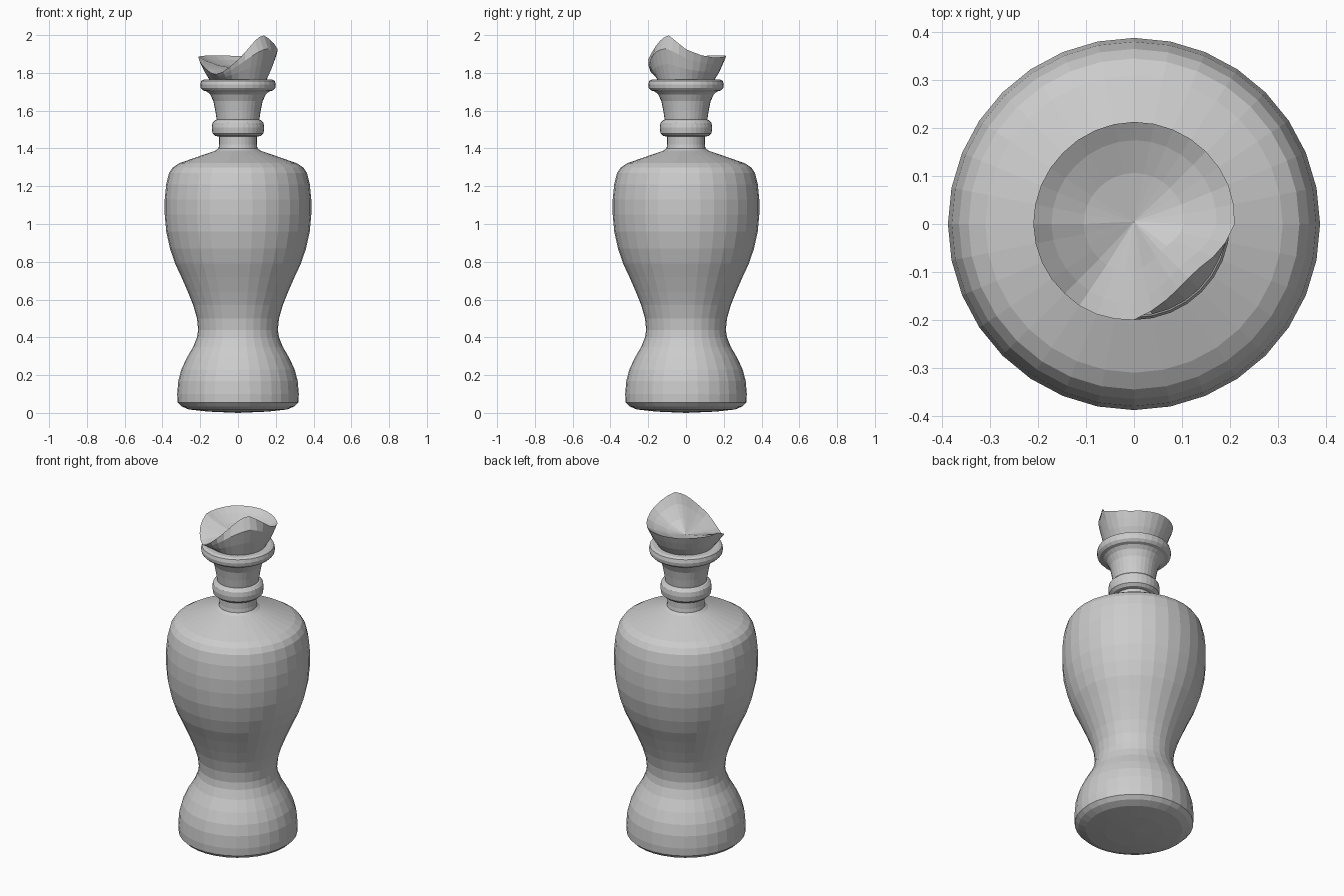
import bpy, bmesh
from math import cos, sin, radians, tau

if "Cube" in bpy.data.objects:
    bpy.data.objects.remove(bpy.data.objects["Cube"])

SEGS = 32


def loft(name, rings, start=None, end=None):
    """Skin closed rings of points; optional points close the two ends."""
    bm = bmesh.new()
    loops = [[bm.verts.new(p) for p in ring] for ring in rings]
    for a, b in zip(loops, loops[1:]):
        for i in range(SEGS):
            j = (i + 1) % SEGS
            bm.faces.new((a[i], a[j], b[j], b[i]))
    for tip, loop, flip in ((start, loops[0], True), (end, loops[-1], False)):
        if tip:
            v = bm.verts.new(tip)
            for i in range(SEGS):
                f = (loop[i], loop[(i + 1) % SEGS], v)
                bm.faces.new(f[::-1] if flip else f)
    mesh = bpy.data.meshes.new(name)
    bm.to_mesh(mesh)
    bm.free()
    obj = bpy.data.objects.new(name, mesh)
    bpy.context.collection.objects.link(obj)
    return obj


def circle(r, z):
    return [(r * cos(tau * i / SEGS), r * sin(tau * i / SEGS), z) for i in range(SEGS)]


# Waisted bottle body
body = [(.16, .007), (.26, .018), (.30, .035), (.32, .055), (.322, .10), (.316, .17),
        (.30, .23), (.272, .29), (.237, .35), (.217, .40), (.211, .44), (.217, .50),
        (.237, .57), (.265, .64), (.30, .72), (.333, .79), (.36, .87), (.38, .96),
        (.388, 1.05), (.388, 1.13), (.38, 1.21), (.365, 1.27), (.345, 1.30),
        (.31, 1.322), (.21, 1.357), (.12, 1.388), (.103, 1.40), (.10, 1.42)]
loft("bottle_body", [circle(r, z) for r, z in body], start=(0, 0, 0))

# Neck with rounded collar and flared flange
neck = [(.10, 1.42), (.10, 1.463), (.12, 1.466), (.135, 1.48), (.139, 1.51), (.135, 1.535),
        (.122, 1.549), (.113, 1.552), (.12, 1.60), (.13, 1.65), (.147, 1.685),
        (.165, 1.702), (.185, 1.707), (.197, 1.72), (.20, 1.738), (.195, 1.758),
        (.18, 1.765), (.152, 1.765)]
loft("neck", [circle(r, z) for r, z in neck])

# Wavy pouring cup: rim keys are (angle, radius, height)
KEYS = [(-135, .205, 1.80), (-122, .205, 1.79), (-108, .203, 1.815), (-90, .20, 1.87),
        (-75, .18, 1.92), (-60, .165, 1.965), (-45, .16, 1.99), (-32, .165, 2.0),
        (-15, .19, 1.965), (0, .21, 1.925), (20, .213, 1.895), (45, .213, 1.88),
        (90, .213, 1.89), (135, .21, 1.893), (180, .21, 1.885), (205, .208, 1.84),
        (225, .205, 1.80)]


def rim(deg):
    for (a, r0, z0), (b, r1, z1) in zip(KEYS, KEYS[1:]):
        if a <= deg <= b:
            t = (deg - a) / (b - a)
            return r0 + (r1 - r0) * t, z0 + (z1 - z0) * t


def cup_ring(shape):
    ring = []
    for i in range(SEGS):
        deg = 360 * i / SEGS
        deg = deg - 360 if deg > 225 else deg
        r, z = shape(*rim(deg))
        ring.append((r * cos(radians(deg)), r * sin(radians(deg)), z))
    return ring


def wall(t):
    return lambda r, z: (.152 + (max(r, .205) - .152) * t ** .8, 1.765 + (z - 1.765) * t)


def bowl(k, lift):
    return lambda r, z: (r * k, 1.82 + (z - 1.82) * lift)


rings = [circle(.152, 1.765)]
rings += [cup_ring(wall(t)) for t in (.35, .7)]
rings += [cup_ring(lambda r, z: (r, z))]
rings += [cup_ring(bowl(k, lift)) for k, lift in ((.82, .68), (.5, .3))]
loft("pouring_cup", rings, end=(0, .005, 1.82))
